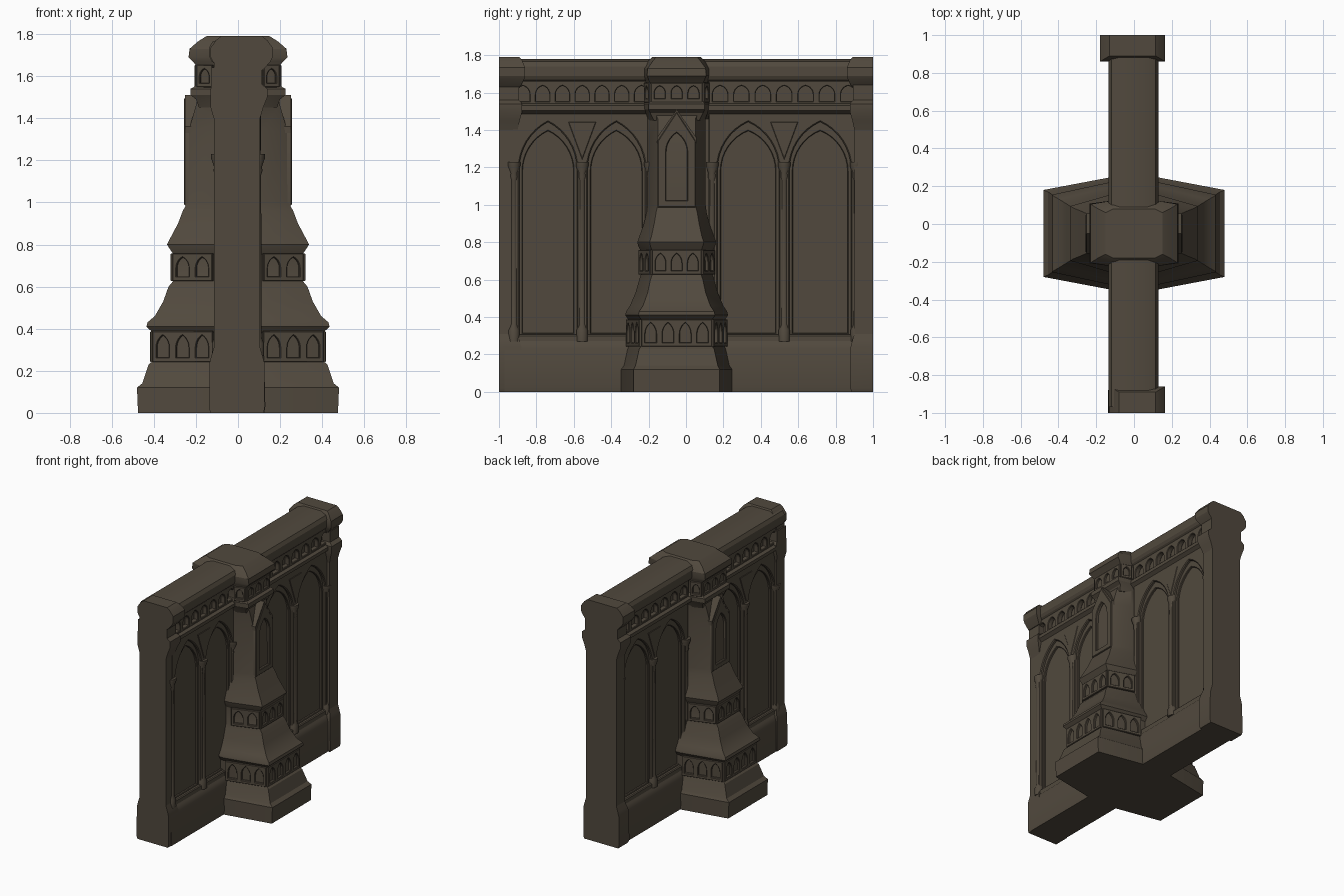
import bpy, bmesh, math
from mathutils import Matrix, Vector

if "Cube" in bpy.data.objects:
    bpy.data.objects.remove(bpy.data.objects["Cube"])

stone = bpy.data.materials.new("dark_brown_stone")
stone.diffuse_color = (0.082, 0.066, 0.047, 1)
stone.use_nodes = True
stone.node_tree.nodes["Principled BSDF"].inputs["Base Color"].default_value = stone.diffuse_color
UP = Vector((0, 0, 1))
CY = -0.05          # buttress centre line


def finish(ob, angle=35):
    ob.data.materials.clear()
    ob.data.materials.append(stone)
    bpy.ops.object.select_all(action='DESELECT')
    ob.select_set(True)
    bpy.context.view_layer.objects.active = ob
    bpy.ops.object.shade_smooth_by_angle(angle=math.radians(angle))
    return ob


def loft(name, rings, angle=25):
    """Closed solid through a stack of rings with equal point counts."""
    bm = bmesh.new()
    vs = [[bm.verts.new(p) for p in r] for r in rings]
    n = len(vs[0])
    for a, b in zip(vs, vs[1:]):
        for i in range(n):
            bm.faces.new((a[i], a[(i + 1) % n], b[(i + 1) % n], b[i]))
    bm.faces.new(vs[0][::-1])
    bm.faces.new(vs[-1])
    bmesh.ops.recalc_face_normals(bm, faces=bm.faces)
    me = bpy.data.meshes.new(name)
    bm.to_mesh(me)
    bm.free()
    ob = bpy.data.objects.new(name, me)
    bpy.context.collection.objects.link(ob)
    return finish(ob, angle)


def rect(z, x0, x1, y0, y1):
    return [(x0, y0, z), (x1, y0, z), (x1, y1, z), (x0, y1, z)]


def octa(z, X, yo, yi):
    """Buttress section: straight outer faces, sides widening to the wall."""
    return [(X, CY - yo, z), (X, CY + yo, z), (.11, CY + yi, z), (-.11, CY + yi, z),
            (-X, CY + yo, z), (-X, CY - yo, z), (-.11, CY - yi, z), (.11, CY - yi, z)]


def turned(name, x, y, prof, n=10):
    rings = [[(x + r * math.cos(2 * math.pi * i / n), y + r * math.sin(2 * math.pi * i / n), z)
              for i in range(n)] for z, r in prof]
    return loft(name, rings, 40)


def arch(cx, w, z0, spring, apex, steps=8):
    """Outline of a pointed opening."""
    h = apex - spring
    r = (w * w / 4 + h * h) / w
    end = math.atan2(h, r - w / 2)
    right = [(cx + w / 2 - r + r * math.cos(end * i / steps), spring + r * math.sin(end * i / steps))
             for i in range(steps + 1)]
    left = [(2 * cx - u, z) for u, z in right[-2::-1]]
    return [(cx + w / 2, z0)] + right + left + [(cx - w / 2, z0)]


def arcade(name, p, normal, outline, holes, depth, bevel=0.004):
    """Plate with arched holes, standing on the plane through p."""
    cu = bpy.data.curves.new(name, 'CURVE')
    cu.dimensions = '2D'
    cu.fill_mode = 'BOTH'
    cu.extrude = depth / 2
    cu.bevel_depth = bevel
    cu.bevel_resolution = 0
    for pts in [outline] + holes:
        sp = cu.splines.new('POLY')
        sp.points.add(len(pts) - 1)
        for q, (u, z) in zip(sp.points, pts):
            q.co = (u, z, 0, 1)
        sp.use_cyclic_u = True
    ob = bpy.data.objects.new(name, cu)
    bpy.context.collection.objects.link(ob)
    n = Vector(normal).normalized()
    m = Matrix((UP.cross(n), UP, n)).transposed().to_4x4()
    m.translation = Vector(p)
    ob.matrix_world = m
    bpy.ops.object.select_all(action='DESELECT')
    ob.select_set(True)
    bpy.context.view_layer.objects.active = ob
    bpy.ops.object.convert(target='MESH')
    return finish(bpy.context.view_layer.objects.active)


def box2(w, z0, z1):
    return [(-w / 2, z0), (w / 2, z0), (w / 2, z1), (-w / 2, z1)]


def row(w, count, z0, z1, fill=.7):
    """Evenly spaced small arches across a band."""
    s = w / count
    return [arch(-w / 2 + s * (i + .5), s * fill, z0, z0 + (z1 - z0) * .45, z1, 5) for i in range(count)]


# Wall core, plinth, cornice and coping
loft("wall_core", [rect(z, -.07, .07, -.98, .98) for z in (0, 1.7)])
loft("wall_plinth", [rect(z, -x, x, -.97, .97) for z, x in
                     ((0, .125), (.03, .13), (.23, .125), (.26, .115), (.31, .075))])
loft("wall_cornice", [rect(z, -x, x, -.97, .97) for z, x in
                      ((1.46, .075), (1.49, .11), (1.505, .13), (1.53, .13), (1.55, .09))])
loft("wall_coping", [rect(z, -x - .005, x, -.97, .97) for z, x in
                     ((1.64, .08), (1.67, .12), (1.69, .13), (1.74, .13), (1.765, .115), (1.78, .07))])

# Blind tracery, colonnettes and frieze on both wall faces
for side in (1, -1):
    for yc, gap, width in ((.525, .385, .80), (-.555, .365, .74)):
        n = (side, 0, 0)
        centres = (-gap / 2, gap / 2)
        arcade("tracery_outer", (side * .085, yc, 0), n, box2(width, .27, 1.49),
               [arch(c, gap - .045, .30, 1.19, 1.45) for c in centres], .03, .006)
        arcade("tracery_inner", (side * .074, yc, 0), n, box2(width, .27, 1.49),
               [arch(c, gap - .085, .31, 1.18, 1.40) for c in centres], .014, .004)
        for k in (-1, 0, 1):
            turned("colonnette", side * .092, yc + k * gap,
                   ((.27, .032), (.33, .032), (.36, .02), (1.13, .018), (1.15, .024),
                    (1.17, .022), (1.21, .036), (1.23, .036)))
            # Shield shape between arch heads
            if k == 0:
                arcade("spandrel_leaf", (side * .1, yc, 0), n,
                       [(0, 1.25), (.07, 1.44), (-.07, 1.44)], [], .01)
        arcade("frieze", (side * .09, yc, 0), n, box2(width, 1.53, 1.66),
               row(width, 7, 1.55, 1.64, .75), .03)

# End piers with bases, capitals and caps
for nm, y0, y1, xl, xr, cl in (("front", -1, -.9, -.115, .105, -.13), ("back", .9, 1, -.125, .125, -.18)):
    f = nm == "front"
    # outer end stays flush, inner end steps out
    def ends(e):
        return (y0, y1 + e) if f else (y0 - e, y1)
    loft(nm + "_pier", [rect(z, xl, xr, *ends(0)) for z in (0, 1.7)])
    loft(nm + "_pier_base", [rect(z, xl - e, xr + e, *ends(e)) for z, e in
                             ((0, .015), (.02, .022), (.24, .02), (.27, .012), (.31, 0))])
    loft(nm + "_pier_capital", [rect(z, max(xl - e, cl), xr + e, *ends(e * .7)) for z, e in
                                ((1.4, 0), (1.45, .015), (1.5, .035), (1.54, .035), (1.56, .01),
                                 (1.64, .01))])
    loft(nm + "_pier_cap", [rect(z, cl + e, .165 - e, *ends(.04 - e * .6)) for z, e in
                            ((1.63, .045), (1.67, .01), (1.69, 0), (1.735, 0), (1.77, .025), (1.79, .05))])

# Central buttress, stepping in as it rises
loft("buttress_body", [octa(*r) for r in (
    (0, .475, .23, .30), (.12, .48, .23, .30), (.14, .455, .22, .285), (.23, .425, .20, .265),
    (.25, .40, .185, .255), (.38, .40, .185, .255), (.395, .42, .195, .265), (.41, .435, .205, .275),
    (.43, .43, .20, .27), (.46, .395, .18, .25), (.53, .355, .155, .22), (.60, .33, .14, .20),
    (.63, .305, .13, .19), (.75, .305, .13, .19), (.78, .325, .14, .205), (.80, .337, .145, .21),
    (.83, .322, .135, .20), (.90, .285, .12, .175), (.96, .262, .11, .16), (1.0, .24, .10, .155),
    (1.34, .235, .10, .155), (1.46, .20, .10, .155), (1.50, .19, .12, .155))])
loft("buttress_cornice", [octa(*r) for r in (
    (1.45, .185, .12, .15), (1.49, .20, .14, .165), (1.51, .225, .15, .175), (1.54, .225, .15, .175),
    (1.56, .19, .135, .16), (1.64, .19, .135, .16), (1.67, .215, .15, .17), (1.69, .235, .158, .175),
    (1.73, .23, .155, .175), (1.765, .19, .13, .155), (1.79, .15, .11, .13))])


def tier(name, z0, z1, X, yo, yi, n_out, n_side, depth):
    """Small arcade round the three free faces on each side."""
    for sx in (1, -1):
        pts = [(.12 * sx, CY - yi), (X * sx, CY - yo), (X * sx, CY + yo), (.12 * sx, CY + yi)]
        for (a, b), cnt in zip(zip(pts, pts[1:]), (n_side, n_out, n_side)):
            a, b = Vector((*a, 0)), Vector((*b, 0))
            n = (b - a).cross(UP) * sx
            w = (b - a).length
            arcade(name, (a + b) / 2 + n.normalized() * depth * .4, n, box2(w, z0, z1),
                   row(w, cnt, z0 + .015, z1 - .012), depth, .003)


tier("lower_arcade", .245, .385, .40, .185, .255, 4, 3, .016)
tier("upper_arcade", .63, .755, .305, .13, .19, 3, 2, .014)
tier("buttress_frieze", 1.55, 1.65, .19, .135, .16, 3, 1, .014)

# Gabled niche on each buttress face
for sx in (1, -1):
    arcade("gabled_niche", (sx * .243, CY, 0), (sx, 0, 0),
           [(-.098, .99), (.098, .99), (.098, 1.34), (0, 1.49), (-.098, 1.34)],
           [arch(0, .12, 1.02, 1.28, 1.39)], .018)
    loft("niche_gable", [[(sx * x, CY - .105, 1.33), (sx * x, CY - .105, 1.36), (sx * x, CY, 1.51),
                          (sx * x, CY + .105, 1.36), (sx * x, CY + .105, 1.33), (sx * x, CY, 1.46)]
                         for x in (.17, .252)])
